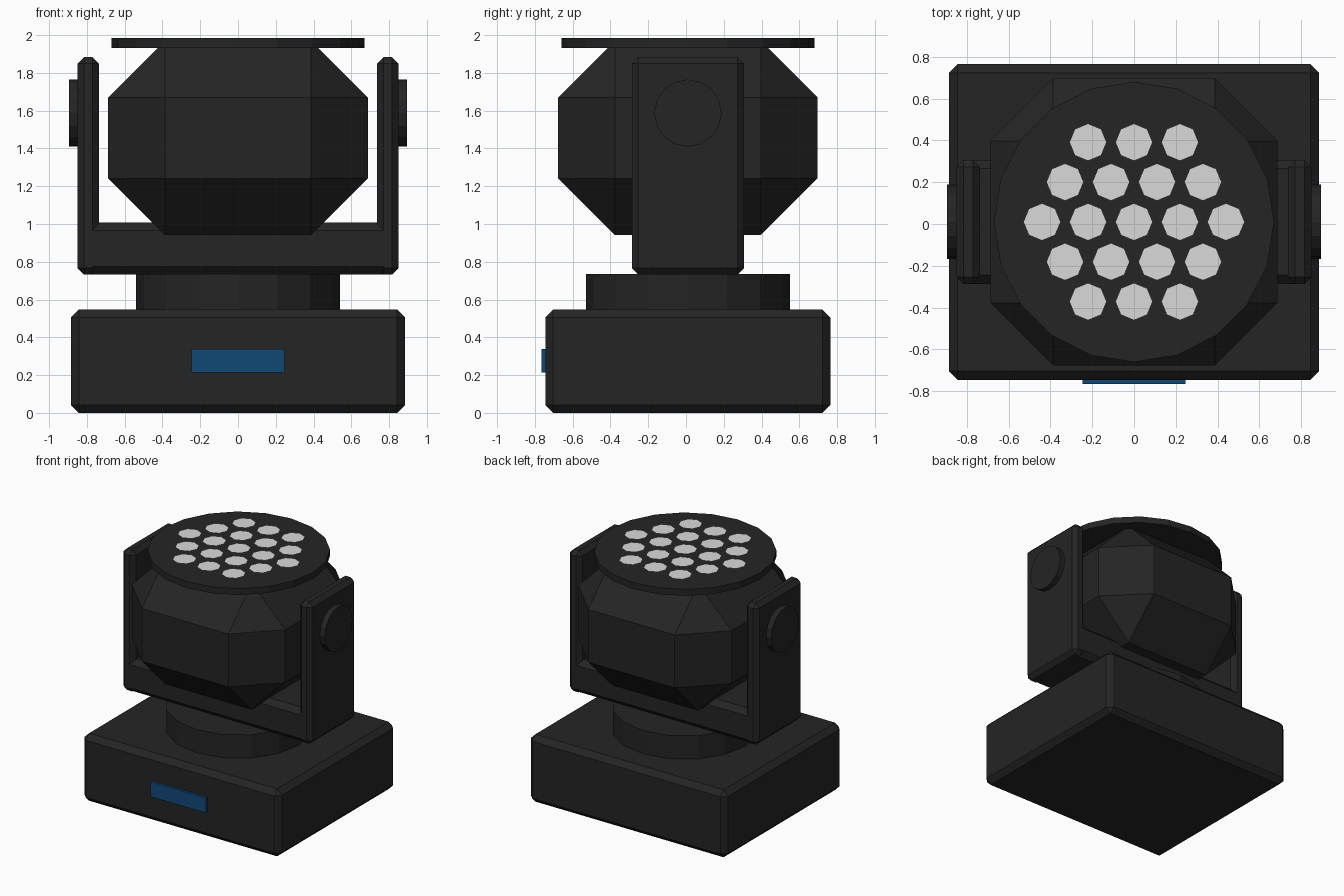
import bpy
import bmesh
import math
from mathutils import Matrix

if "Cube" in bpy.data.objects:
    bpy.data.objects.remove(bpy.data.objects["Cube"])

CY = 0.01  # body sits slightly behind the display panel


def material(name, rgb):
    m = bpy.data.materials.new(name)
    m.diffuse_color = (*rgb, 1)
    m.use_nodes = True
    m.node_tree.nodes["Principled BSDF"].inputs["Base Color"].default_value = m.diffuse_color
    return m


BLACK = material("matte black", (0.018, 0.018, 0.018))
BLUE = material("display blue", (0.005, 0.065, 0.18))
PALE = material("lens pale grey", (0.70, 0.70, 0.70))


def finish(bm, name, mat):
    me = bpy.data.meshes.new(name)
    bm.to_mesh(me)
    bm.free()
    me.materials.append(mat)
    ob = bpy.data.objects.new(name, me)
    bpy.context.collection.objects.link(ob)
    return ob


def box(name, lo, hi, bevel=0, mat=BLACK):
    """Box between two corners with a single flat chamfer."""
    bm = bmesh.new()
    bmesh.ops.create_cube(bm, size=1)
    for v in bm.verts:
        v.co = [lo[i] + (v.co[i] + 0.5) * (hi[i] - lo[i]) for i in range(3)]
    if bevel:
        bmesh.ops.bevel(bm, geom=bm.edges[:], offset=bevel, segments=1,
                        profile=0.5, affect='EDGES')
    return finish(bm, name, mat)


def cylinder(name, center, r, depth, sides, axis='Z'):
    bm = bmesh.new()
    bmesh.ops.create_cone(bm, cap_ends=True, segments=sides, radius1=r,
                          radius2=r, depth=depth)
    if axis == 'X':
        bm.transform(Matrix.Rotation(math.pi / 2, 4, 'Y'))
    bm.transform(Matrix.Translation(center))
    return finish(bm, name, BLACK)


# Base with display panel and rotating collar
box("base", (-0.885, CY - 0.755, 0), (0.885, CY + 0.755, 0.547), 0.042)
box("display", (-0.247, -0.765, 0.215), (0.247, -0.73, 0.337), mat=BLUE)
cylinder("pan_collar", (0, CY, 0.635), 0.54, 0.2, 16)

# Yoke: cross bar, two arms and tilt knobs
box("yoke_bar", (-0.85, CY - 0.297, 0.733), (0.85, CY + 0.297, 1.007), 0.042)
for side, s in (("left", -1), ("right", 1)):
    x0, x1 = sorted((s * 0.737, s * 0.85))
    box(side + "_yoke_arm", (x0, CY - 0.297, 0.733), (x1, CY + 0.297, 1.883), 0.034)
    cylinder(side + "_tilt_knob", (s * 0.845, CY, 1.587), 0.178, 0.1, 16, 'X')

# Heavily chamfered lamp head and front rim
box("lamp_head", (-0.687, CY - 0.687, 0.942), (0.687, CY + 0.687, 1.97), 0.3)
cylinder("lamp_rim", (0, CY, 1.959), 0.67, 0.052, 20)

# Hexagonal field of 19 flat lenses
bm = bmesh.new()
for row, count in zip(range(-2, 3), (3, 4, 5, 4, 3)):
    for i in range(count):
        pos = ((i - (count - 1) / 2) * 0.22, CY + row * 0.1905, 2.0)
        bmesh.ops.create_circle(bm, cap_ends=True, segments=8, radius=0.089,
                                matrix=Matrix.Translation(pos))
finish(bm, "lenses", PALE)
